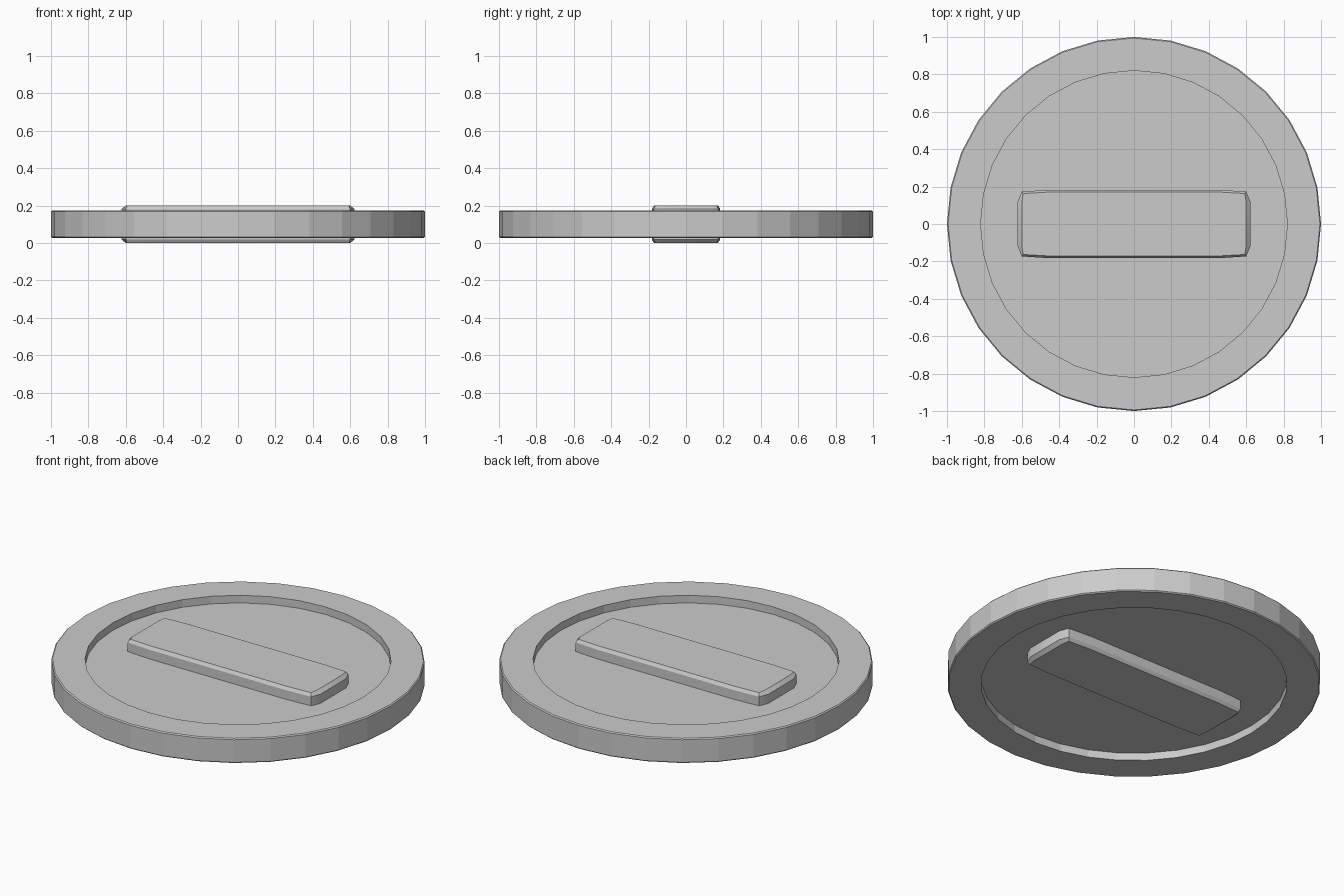
import bpy
import math

if "Cube" in bpy.data.objects:
    bpy.data.objects.remove(bpy.data.objects["Cube"])

SIDES = 32
MID = 0.1  # height of the coin's middle plane


def make_object(name, verts, faces):
    mesh = bpy.data.meshes.new(name)
    mesh.from_pydata(verts, [], faces)
    mesh.update()
    obj = bpy.data.objects.new(name, mesh)
    bpy.context.collection.objects.link(obj)
    return obj


def bridge(a, b, n):
    """Quads joining ring a to ring b, each of n vertices."""
    return [(a * n + i, a * n + (i + 1) % n, b * n + (i + 1) % n, b * n + i)
            for i in range(n)]


def stack(name, rings):
    """Closed solid through a list of equal-length rings, bottom to top."""
    n, last = len(rings[0]), len(rings) - 1
    verts = [v for ring in rings for v in ring]
    faces = [f for k in range(last) for f in bridge(k, k + 1, n)]
    faces.append(tuple(reversed(range(n))))
    faces.append(tuple(last * n + i for i in range(n)))
    return make_object(name, verts, faces)


def circle(r, z):
    return [(r * math.cos(math.tau * i / SIDES), r * math.sin(math.tau * i / SIDES), MID + z)
            for i in range(SIDES)]


def bar_outline(quarter, z):
    """Mirror a quarter outline into all four quadrants, counter-clockwise."""
    right = [(x, -y) for x, y in reversed(quarter)] + quarter
    left = [(-x, -y) for x, y in right]
    return [(x, y, MID + z) for x, y in right + left]


# Coin disc: raised rim, recessed face on both sides
half = [(0.82, 0.028), (0.82, 0.073), (0.994, 0.073), (1.0, 0.067)]
profile = [(r, -z) for r, z in half] + [(r, z) for r, z in reversed(half)]
stack("coin_disc", [circle(r, z) for r, z in profile])

# Embossed bar: passes through the coin, with softened edges
wide = [(0.622, 0.12), (0.6, 0.173), (0.45, 0.183)]
narrow = [(0.6, 0.118), (0.592, 0.163), (0.45, 0.171)]
bar = stack("embossed_bar", [
    bar_outline(narrow, -0.1), bar_outline(wide, -0.082),
    bar_outline(wide, 0.082), bar_outline(narrow, 0.1)])

bpy.context.view_layer.objects.active = bar
bar.select_set(True)
bpy.ops.object.shade_smooth_by_angle(angle=math.radians(30))
